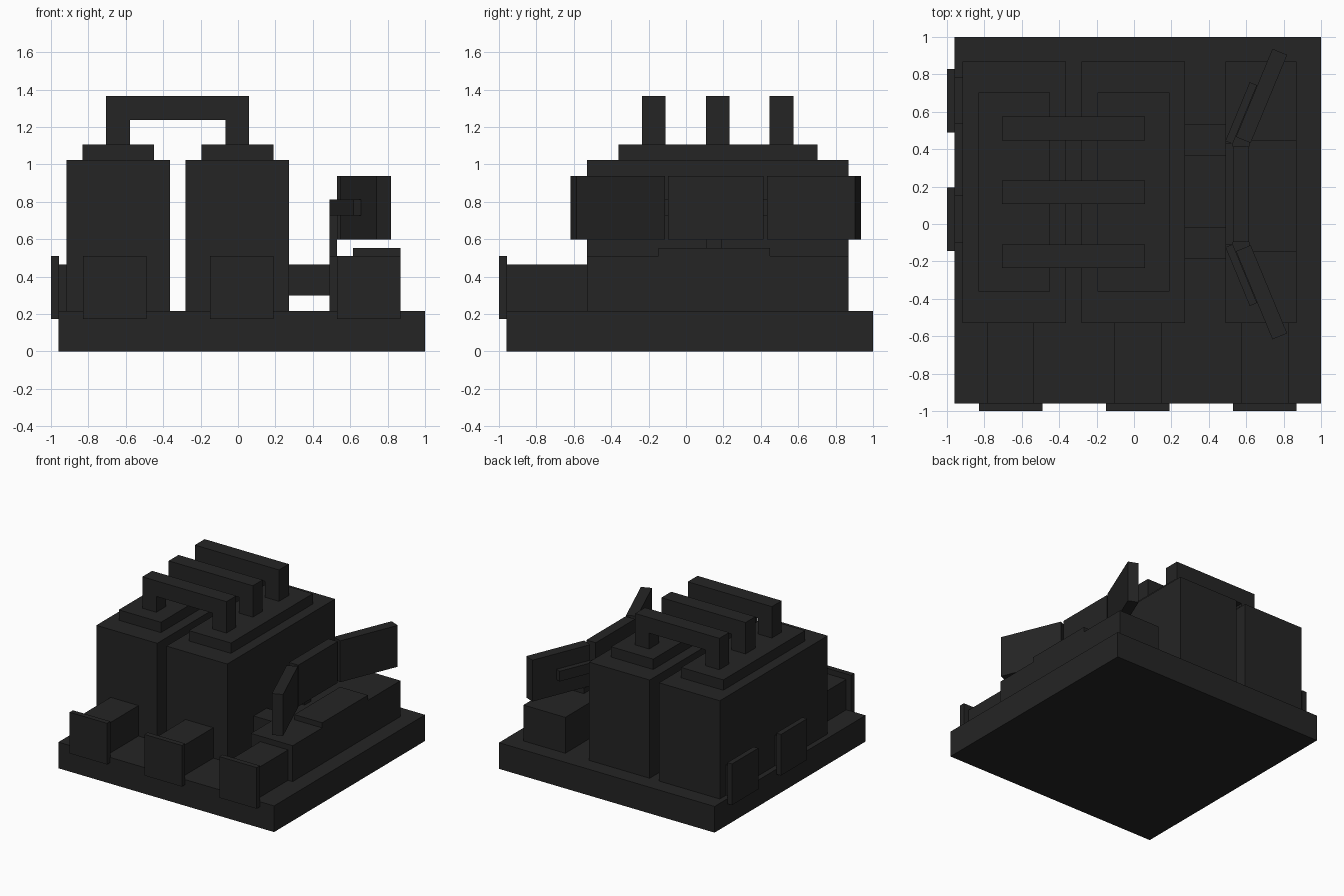
import bpy
from math import radians
from mathutils import Matrix, Vector

cube = bpy.data.objects.get("Cube")
if cube:
    bpy.data.objects.remove(cube, do_unlink=True)

mat = bpy.data.materials.new("charcoal")
mat.use_nodes = True
colour = (0.018, 0.018, 0.018, 1)
mat.diffuse_color = colour
mat.node_tree.nodes["Principled BSDF"].inputs["Base Color"].default_value = colour


def box(name, x, y, z, turn=0):
    """Box spanning three (low, high) ranges, turned about its own vertical axis."""
    spans = (x, y, z)
    centre = Vector([(a + b) / 2 for a, b in spans])
    bpy.ops.mesh.primitive_cube_add(size=1)
    obj = bpy.context.object
    obj.name = name
    obj.data.transform(Matrix.Diagonal([b - a for a, b in spans] + [1]))
    obj.location = centre
    obj.rotation_euler.z = radians(turn)
    obj.data.materials.append(mat)
    return obj


def around(c, size):
    return (c - size / 2, c + size / 2)


BASE = 0.215
PIPE_TOP = 0.465
BODY_Y = (-0.53, 0.87)

box("base_slab", (-0.96, 1), (-0.96, 1), (0, BASE))

# Twin tanks with raised lids
for side, cx in (("right", -0.64), ("left", -0.003)):
    box(f"tank_{side}", around(cx, 0.553), BODY_Y, (BASE, 1.022))
    box(f"tank_lid_{side}", around(cx, 0.383), (-0.36, 0.703), (1.022, 1.107))

# Bridging pipes over the tanks: a bar on two legs
for i, cy in enumerate((-0.172, 0.17, 0.51)):
    y = around(cy, 0.127)
    box(f"bridge_bar_{i}", (-0.705, 0.06), y, (1.237, 1.365))
    box(f"bridge_leg_right_{i}", (-0.705, -0.578), y, (1.107, 1.237))
    box(f"bridge_leg_left_{i}", (-0.067, 0.06), y, (1.107, 1.237))

# Front pipes and end plates
for i, cx in enumerate((-0.66, 0.02, 0.7)):
    box(f"front_pipe_{i}", around(cx, 0.253), (-0.96, -0.53), (BASE, PIPE_TOP))
    box(f"front_plate_{i}", around(cx, 0.34), (-1, -0.957), (0.172, 0.51))

# Side pipes and end plates
for i, cy in enumerate((0.025, 0.66)):
    box(f"side_pipe_{i}", (-0.96, -0.912), around(cy, 0.253), (BASE, PIPE_TOP))
    box(f"side_plate_{i}", (-1, -0.957), around(cy, 0.34), (0.172, 0.51))

# Control desk, its raised panel and the links to the tank
box("control_desk", (0.488, 0.868), BODY_Y, (BASE, 0.51))
box("desk_panel", (0.615, 0.868), (-0.147, 0.448), (0.51, 0.552))
for i, cy in enumerate((-0.103, 0.45)):
    box(f"link_pipe_{i}", (0.274, 0.488), around(cy, 0.17), (0.3, PIPE_TOP))

# Three screens on a folded bracket
MID = 0.16
SCREEN_Z = (0.598, 0.938)
ARM_Z = (0.727, 0.811)
box("bracket_post", (0.488, 0.53), around(0.15, 0.085), (0.51, 0.811))
box("bracket_middle", (0.488, 0.53), around(MID, 0.54), ARM_Z)
box("screen_middle", (0.53, 0.615), around(MID, 0.51), SCREEN_Z)
for name, s in (("back", 1), ("front", -1)):
    box(f"screen_{name}", around(0.682, 0.085), around(MID + s * 0.525, 0.51),
        SCREEN_Z, -22.5 * s)
    box(f"bracket_arm_{name}", around(0.573, 0.042), around(MID + s * 0.433, 0.34),
        ARM_Z, -22.5 * s)
